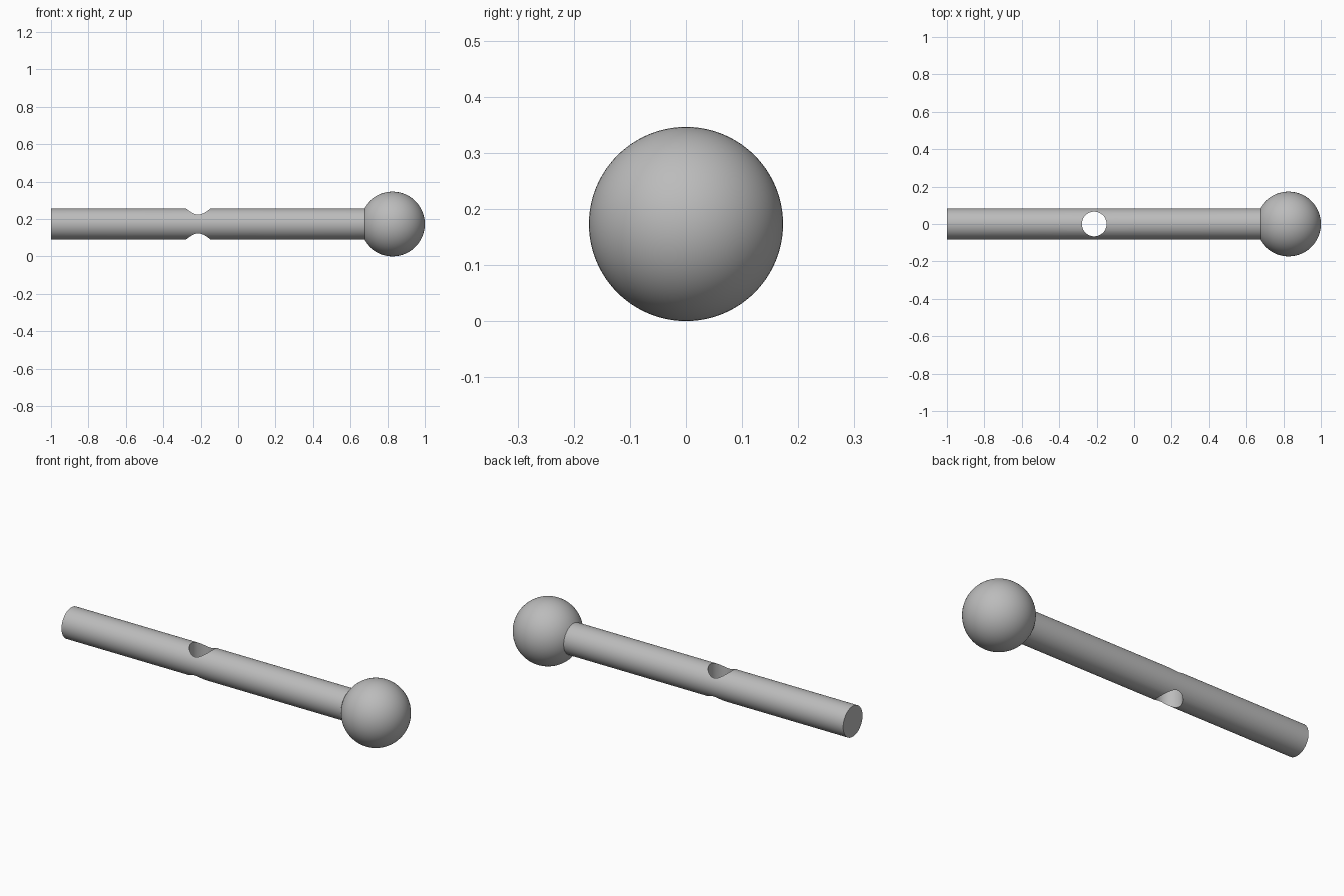
import bpy, bmesh
from math import pi, sin, cos, asin, radians

cube = bpy.data.objects.get("Cube")
if cube:
    bpy.data.objects.remove(cube, do_unlink=True)

BALL_R, ROD_R = 0.173, 0.083
HOLE_X, HOLE_R = -0.213, 0.066
BALL_X = 1 - BALL_R

grey = bpy.data.materials.new("plain grey")
grey.use_nodes = True
colour = (0.5, 0.5, 0.5, 1)
grey.diffuse_color = colour
grey.node_tree.nodes["Principled BSDF"].inputs["Base Color"].default_value = colour

# Ball-ended pin: one profile turned around the x axis
start = pi - asin(ROD_R / BALL_R)
steps = 40
profile = [(-1, 0), (-1, ROD_R)]
for i in range(steps + 1):
    a = start * (1 - i / steps)
    profile.append((BALL_X + BALL_R * cos(a), BALL_R * sin(a)))

bm = bmesh.new()
verts = [bm.verts.new((x, 0, r)) for x, r in profile]
edges = [bm.edges.new(pair) for pair in zip(verts, verts[1:])]
bmesh.ops.spin(bm, geom=verts + edges, cent=(0, 0, 0), axis=(1, 0, 0),
               angle=2 * pi, steps=96, use_duplicate=False)
bmesh.ops.remove_doubles(bm, verts=bm.verts[:], dist=0.0001)
bmesh.ops.recalc_face_normals(bm, faces=bm.faces[:])
mesh = bpy.data.meshes.new("ball_ended_pin")
bm.to_mesh(mesh)
bm.free()
mesh.materials.append(grey)
pin = bpy.data.objects.new("ball_ended_pin", mesh)
bpy.context.collection.objects.link(pin)
pin.location.z = BALL_R

# Cross hole drilled vertically through the rod
bpy.ops.mesh.primitive_cylinder_add(vertices=64, radius=HOLE_R, depth=0.5,
                                    location=(HOLE_X, 0, BALL_R))
drill = bpy.context.object
drill.name = "hole_cutter"
drill.hide_render = True
drill.data.materials.append(grey)

cut = pin.modifiers.new("cross_hole", "BOOLEAN")
cut.operation = "DIFFERENCE"
cut.solver = "EXACT"
cut.object = drill
bpy.ops.object.select_all(action="DESELECT")
pin.select_set(True)
bpy.context.view_layer.objects.active = pin
bpy.ops.object.modifier_apply(modifier=cut.name)
bpy.data.objects.remove(drill, do_unlink=True)

# Smooth shading with crisp rims
bpy.ops.object.shade_smooth_by_angle(angle=radians(30))
